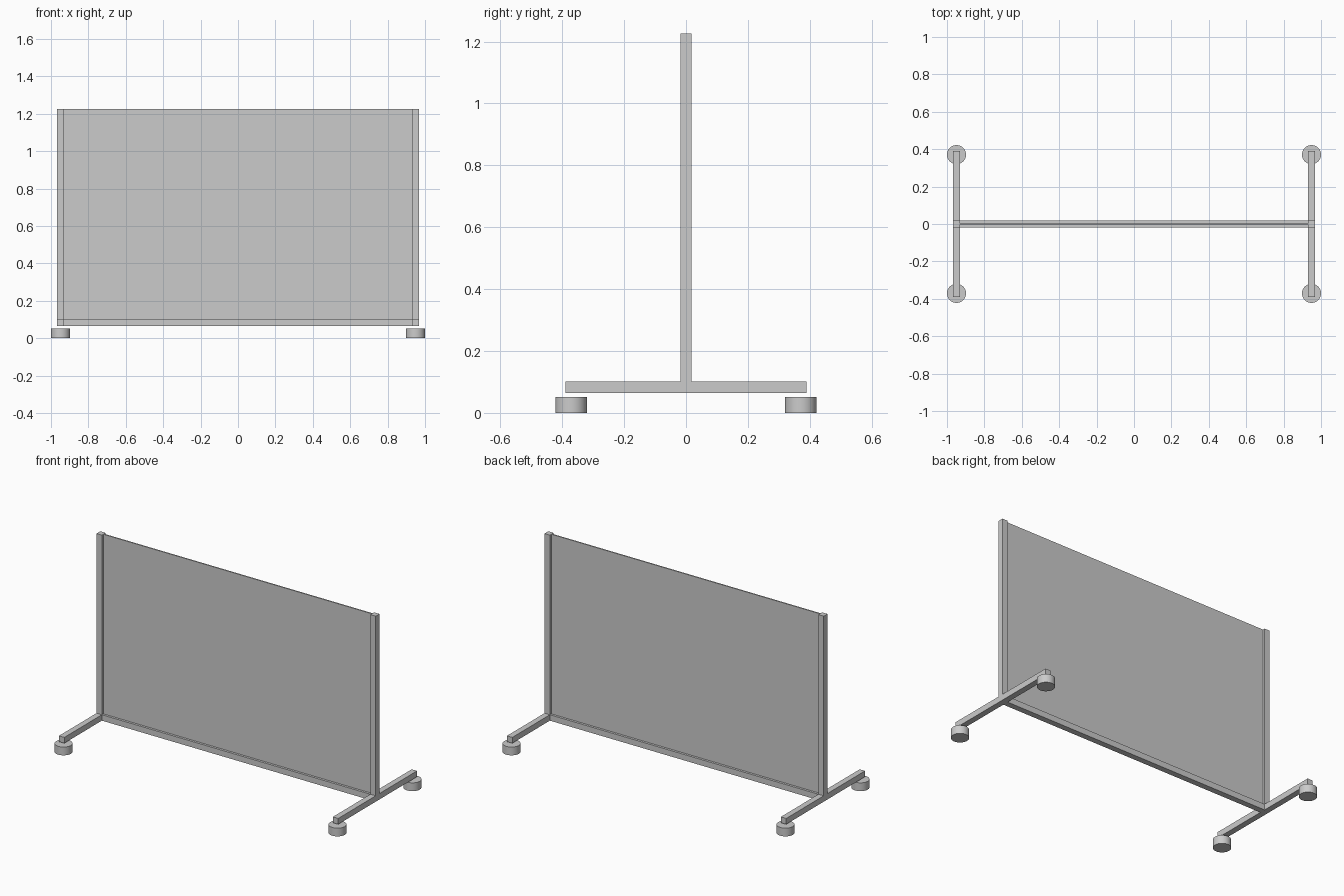
import bpy

if "Cube" in bpy.data.objects:
    bpy.data.objects.remove(bpy.data.objects["Cube"])

BAR = 0.037            # square tube width
POST_X = 0.949         # post / foot centre line
Z0, Z1 = 0.064, 1.226  # underside of frame, top of frame


def box(name, lo, hi):
    centre = [(a + b) / 2 for a, b in zip(lo, hi)]
    bpy.ops.mesh.primitive_cube_add(size=1, location=centre)
    ob = bpy.context.object
    ob.name = name
    ob.scale = [b - a for a, b in zip(lo, hi)]
    bpy.ops.object.transform_apply(location=False, rotation=False, scale=True)
    return ob


h = BAR / 2
inner = POST_X - h

# Thin board and bottom rail between the posts
box("panel", (-inner, -0.004, Z0 + BAR), (inner, 0.004, Z1))
box("bottom_rail", (-inner, -h, Z0), (inner, h, Z0 + BAR))

for side, sx in (("left", -1), ("right", 1)):
    x = sx * POST_X
    # Upright post standing on the foot bar
    box(side + "_post", (x - h, -h, Z0 + BAR), (x + h, h, Z1))
    box(side + "_foot", (x - h, -0.39, Z0), (x + h, 0.39, Z0 + BAR))
    # Round casters below the foot ends
    for end, sy in (("front", -1), ("back", 1)):
        bpy.ops.mesh.primitive_cylinder_add(
            vertices=48, radius=0.051, depth=0.052,
            location=(x, sy * 0.371, 0.026))
        bpy.context.object.name = f"{end}_{side}_caster"
        bpy.ops.object.shade_smooth_by_angle()
